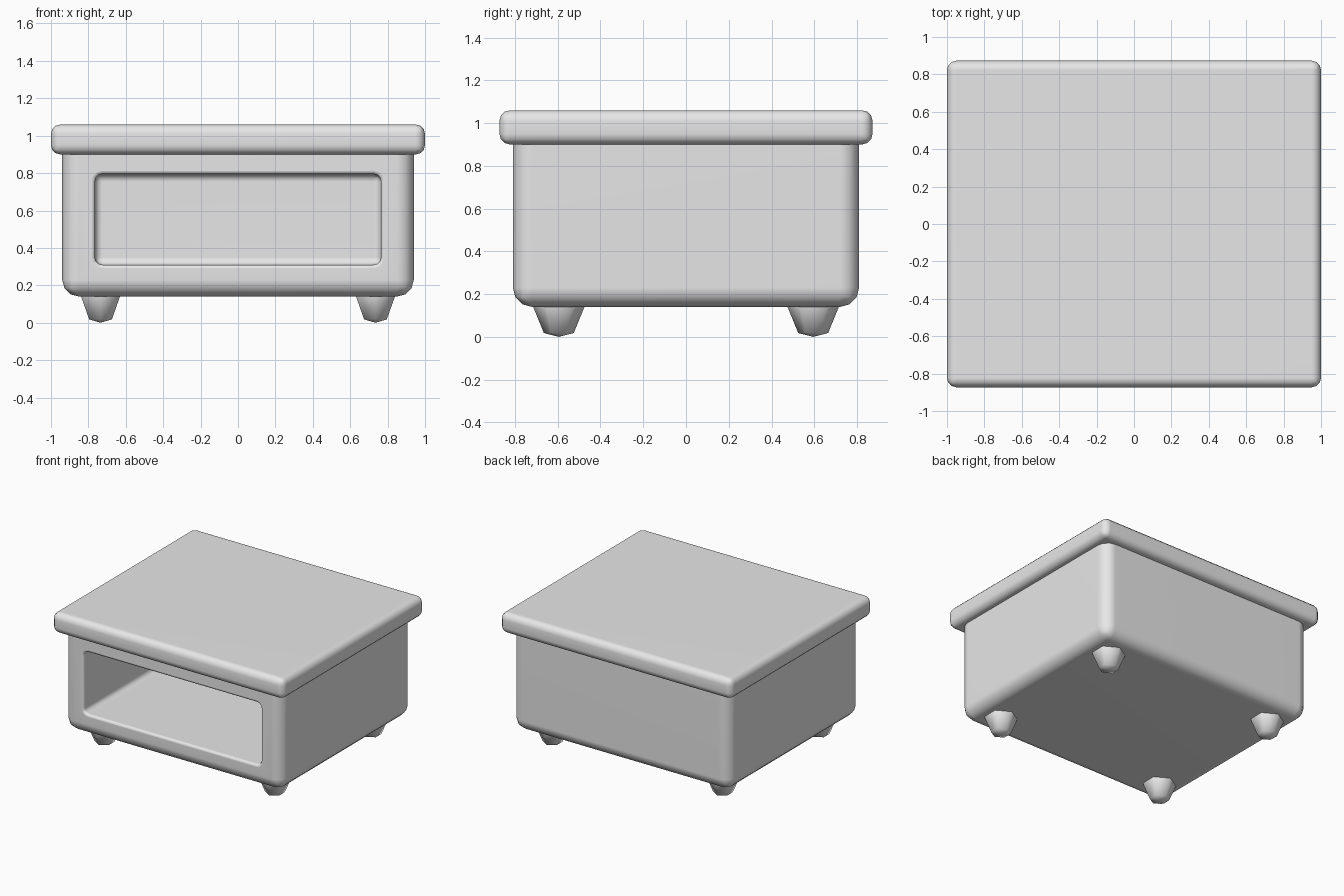
import bpy, bmesh, math
from mathutils import Vector

if "Cube" in bpy.data.objects:
    bpy.data.objects.remove(bpy.data.objects["Cube"], do_unlink=True)

grey = bpy.data.materials.new("plain grey")
grey.use_nodes = True
COLOUR = (0.8, 0.8, 0.8, 1)
grey.diffuse_color = COLOUR
grey.node_tree.nodes["Principled BSDF"].inputs["Base Color"].default_value = COLOUR


def finish(name, bm):
    """Turn a bmesh into a named grey object."""
    bmesh.ops.recalc_face_normals(bm, faces=bm.faces)
    mesh = bpy.data.meshes.new(name)
    bm.to_mesh(mesh)
    bm.free()
    mesh.materials.append(grey)
    obj = bpy.data.objects.new(name, mesh)
    bpy.context.collection.objects.link(obj)
    return obj


def rounded_box(name, low, high, radius, segments, keep=lambda edge: True):
    """Box between two corners, with the chosen edges rounded."""
    low, high = Vector(low), Vector(high)
    bm = bmesh.new()
    bmesh.ops.create_cube(bm, size=1)
    for v in bm.verts:
        v.co = (low + high) / 2 + v.co * (high - low)
    edges = [e for e in bm.edges if keep(e)]
    bmesh.ops.bevel(bm, geom=edges, offset=radius, segments=segments,
                    profile=0.5, affect="EDGES")
    return finish(name, bm)


def smooth(obj, angle):
    bpy.ops.object.select_all(action="DESELECT")
    obj.select_set(True)
    bpy.context.view_layer.objects.active = obj
    bpy.ops.object.shade_smooth_by_angle(angle=math.radians(angle))


# Slab on top
top = rounded_box("top_slab", (-1, -0.873, 0.9), (1, 0.873, 1.06), 0.05, 3)
smooth(top, 50)
top.modifiers.new("normals", "WEIGHTED_NORMAL").keep_sharp = True

# Cabinet body, open at the front; its upper rim is sunk into the slab
BODY_TOP = 0.95
body = rounded_box("cabinet_body", (-0.94, -0.81, 0.14), (0.94, 0.81, BODY_TOP), 0.09, 3,
                   lambda e: any(v.co.z < BODY_TOP - 0.01 for v in e.verts))
cavity = rounded_box("cavity_cutter", (-0.765, -1.2, 0.31), (0.765, 0.65, 0.795), 0.04, 3)
cavity.hide_render = True
cut = body.modifiers.new("cavity", "BOOLEAN")
cut.operation = "DIFFERENCE"
cut.solver = "EXACT"
cut.object = cavity
bpy.context.view_layer.objects.active = body
bpy.ops.object.modifier_apply(modifier=cut.name)
bpy.data.objects.remove(cavity, do_unlink=True)

# Soft lip around the opening
smooth(body, 50)
lip = body.modifiers.new("lip", "BEVEL")
lip.width = 0.02
lip.segments = 3
lip.limit_method = "ANGLE"
lip.angle_limit = math.radians(60)
body.modifiers.new("normals", "WEIGHTED_NORMAL").keep_sharp = True


def foot(name, x, y):
    """Six-sided tapered foot with a shallow pointed sole."""
    bm = bmesh.new()
    rings = []
    for radius, z in ((0.12, 0.16), (0.12, 0.14), (0.07, 0.018)):
        rings.append([bm.verts.new((x + radius * math.sin(i * math.pi / 3),
                                    y + radius * math.cos(i * math.pi / 3), z))
                      for i in range(6)])
    tip = bm.verts.new((x, y, 0))
    bm.faces.new(rings[0])
    for i in range(6):
        j = (i + 1) % 6
        for a, b in zip(rings, rings[1:]):
            bm.faces.new((a[i], a[j], b[j], b[i]))
        bm.faces.new((rings[-1][i], rings[-1][j], tip))
    smooth(finish(name, bm), 75)


# Four feet
for x_name, x in (("left", 0.735), ("right", -0.735)):
    for y_name, y in (("front", -0.595), ("back", 0.595)):
        foot(f"{y_name}_{x_name}_foot", x, y)
